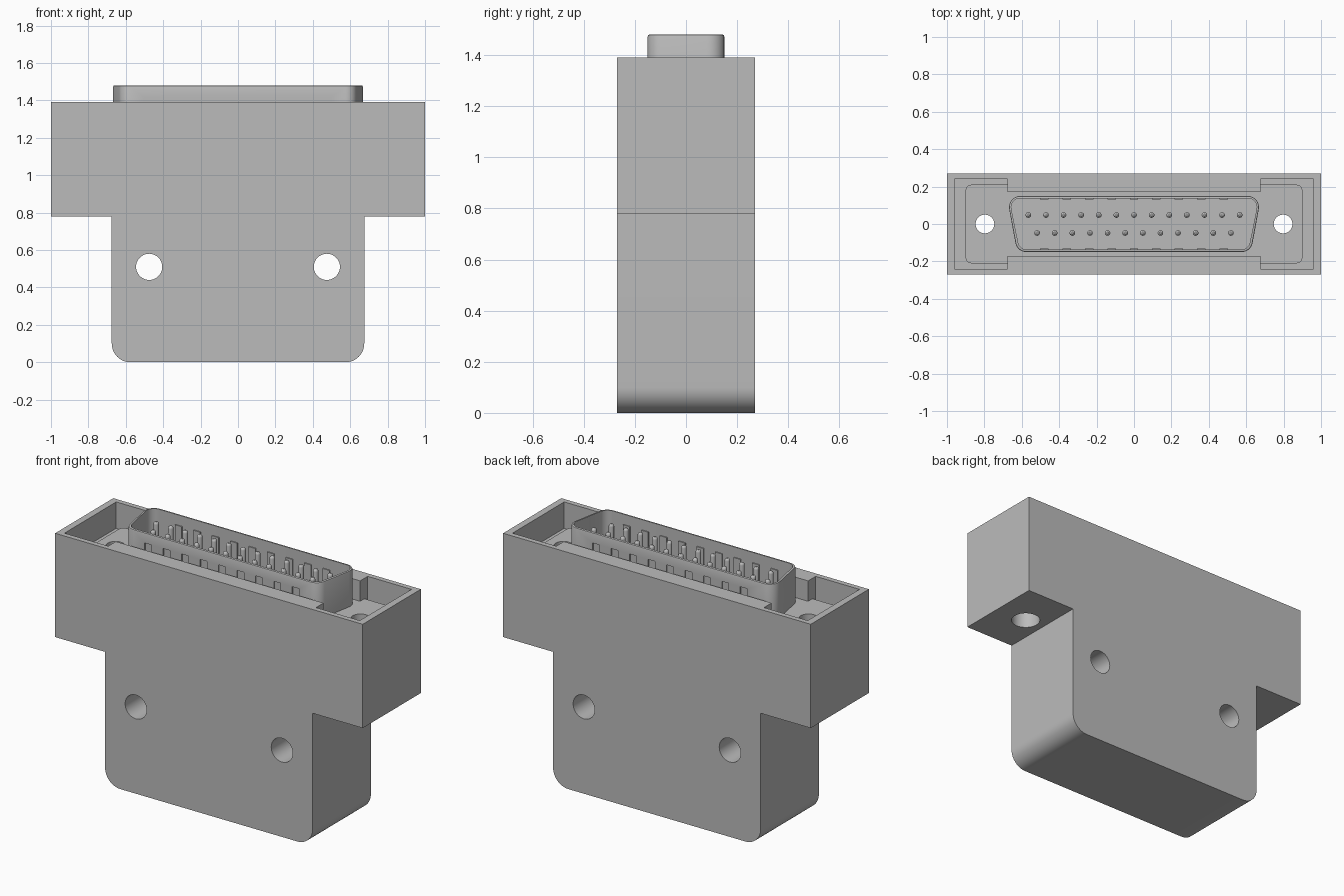
import bpy, bmesh, math
from mathutils import Vector, Matrix

if "Cube" in bpy.data.objects:
    bpy.data.objects.remove(bpy.data.objects["Cube"])

GREY = (0.5, 0.5, 0.5, 1)
grey = bpy.data.materials.new("plain_grey")
grey.use_nodes = True
grey.diffuse_color = GREY
grey.node_tree.nodes["Principled BSDF"].inputs["Base Color"].default_value = GREY


def finish(name, bm):
    bmesh.ops.recalc_face_normals(bm, faces=bm.faces)
    mesh = bpy.data.meshes.new(name)
    bm.to_mesh(mesh)
    bm.free()
    mesh.materials.append(grey)
    ob = bpy.data.objects.new(name, mesh)
    bpy.context.collection.objects.link(ob)
    return ob


def rounded(corners, radii, steps=8):
    """Round every corner of a polygon with a true arc; radius 0 stays sharp."""
    out = []
    for i, (c, r) in enumerate(zip(corners, radii)):
        p = Vector(c)
        a = (Vector(corners[i - 1]) - p).normalized()
        b = (Vector(corners[(i + 1) % len(corners)]) - p).normalized()
        if r == 0:
            out.append(p)
            continue
        half = a.angle(b) / 2
        centre = p + (a + b).normalized() * (r / math.sin(half))
        start = p + a * (r / math.tan(half)) - centre
        end = p + b * (r / math.tan(half)) - centre
        sweep = start.angle_signed(end)
        for k in range(steps + 1):
            out.append(centre + Matrix.Rotation(-sweep * k / steps, 2) @ start)
    return out


def prism(name, pts, low, high, axis="z"):
    """Extrude a 2D outline along z, or an xz outline along y."""
    bm = bmesh.new()
    place = (lambda p, d: (p[0], p[1], d)) if axis == "z" else (lambda p, d: (p[0], d, p[1]))
    face = bm.faces.new([bm.verts.new(place(p, low)) for p in pts])
    top = bmesh.ops.extrude_face_region(bm, geom=[face])["geom"]
    shift = Vector(place((0, 0), high - low))
    bmesh.ops.translate(bm, verts=[g for g in top if isinstance(g, bmesh.types.BMVert)], vec=shift)
    return finish(name, bm)


def box(name, x, y, z, sx, sy, sz):
    rect = [(x - sx / 2, y - sy / 2), (x + sx / 2, y - sy / 2),
            (x + sx / 2, y + sy / 2), (x - sx / 2, y + sy / 2)]
    return prism(name, rect, z - sz / 2, z + sz / 2)


def disc(x, y, r, n=40):
    return [(x + r * math.cos(2 * math.pi * i / n), y + r * math.sin(2 * math.pi * i / n))
            for i in range(n)]


def bake(ob):
    mesh = bpy.data.meshes.new_from_object(ob.evaluated_get(bpy.context.evaluated_depsgraph_get()))
    ob.modifiers.clear()
    ob.data = mesh


def cut(ob, cutters):
    for c in cutters:
        c.hide_render = True
        mod = ob.modifiers.new("cut", "BOOLEAN")
        mod.operation, mod.solver, mod.object = "DIFFERENCE", "EXACT", c
        bake(ob)
        bpy.data.objects.remove(c)


def smooth(ob):
    bpy.ops.object.select_all(action="DESELECT")
    ob.select_set(True)
    bpy.context.view_layer.objects.active = ob
    bpy.ops.object.shade_smooth_by_angle(angle=math.radians(30))


TOP, FLOOR, FLANGE, RIM = 1.39, 1.235, 1.27, 1.48

# T-shaped housing with rounded lower corners
half = [(0.675, 0), (0.675, 0.78), (1, 0.78), (1, TOP)]
outline = half + [(-x, z) for x, z in reversed(half)]
housing = prism("housing", rounded(outline, [0.1] + [0] * 6 + [0.1], 12), -0.27, 0.27, "y")

# Pocket in the top, wider at both ends, plus the screw holes
quarter = [(0.96, 0.24), (0.675, 0.24), (0.675, 0.17)]
upper = quarter + [(-x, y) for x, y in reversed(quarter)]
pocket = upper + [(-x, -y) for x, y in upper]
cutters = [prism("pocket_cutter", pocket, FLOOR, 1.6)]
for s in (-1, 1):
    cutters.append(prism("wing_hole_cutter", disc(s * 0.797, 0, 0.08), 0.6, 1.3))
    cutters.append(prism("side_hole_cutter", disc(s * 0.475, 0.51, 0.07), -0.5, 0.5, "y"))
cut(housing, cutters)
smooth(housing)

# Connector flange with its mounting holes
rect = [(-0.9, -0.21), (0.9, -0.21), (0.9, 0.21), (-0.9, 0.21)]
flange = prism("connector_flange", rounded(rect, [0.03] * 4), FLOOR - 0.005, FLANGE)
cut(flange, [prism("hole_cutter", disc(s * 0.797, 0, 0.05), 1, 1.5) for s in (-1, 1)])
smooth(flange)


# D-shaped shell: an open wall with a softened rim
def d_shape(inset):
    t = inset
    pts = [(-0.625 + t, -0.15 + t), (0.625 - t, -0.15 + t), (0.68 - t, 0.15 - t), (-0.68 + t, 0.15 - t)]
    return rounded(pts, [0.06 - t] * 4)


bm = bmesh.new()
rings = []
for inset, z in [(0, FLANGE - 0.01), (0, RIM - 0.008), (0.002, RIM - 0.002), (0.006, RIM),
                 (0.013, RIM), (0.013, FLANGE - 0.01)]:
    rings.append([bm.verts.new((p[0], p[1], z)) for p in d_shape(inset)])
for a, b in zip(rings, rings[1:] + rings[:1]):
    for i in range(len(a)):
        j = (i + 1) % len(a)
        bm.faces.new((a[i], a[j], b[j], b[i]))
shell = finish("connector_shell", bm)

# Grip dimples pressed into the long walls: dents outside, bumps inside
dents = []
for i in range(-4, 5):
    for s in (-1, 1):
        dents.append(box("dent_cutter", i * 0.12, s * 0.15, 1.36, 0.045, 0.016, 0.12))
        box("dimple_bump", i * 0.12, s * 0.136, 1.36, 0.045, 0.01, 0.12)
cut(shell, dents)
smooth(shell)

# Insulating insert that carries the pins
prism("pin_insert", d_shape(0.012), FLANGE - 0.01, FLANGE + 0.01)

# Two staggered rows of round-tipped pins
PITCH, R, TIP = 0.0942, 0.015, 1.455
for count, y in ((13, 0.048), (12, -0.048)):
    for i in range(count):
        bm = bmesh.new()
        prof = [(R, FLANGE), (R, TIP - R)]
        prof += [(R * math.cos(a), TIP - R + R * math.sin(a)) for a in (0.4, 0.8, 1.2)]
        loops = [[bm.verts.new((p[0], p[1], z)) for p in disc((i - (count - 1) / 2) * PITCH, y, r, 16)]
                 for r, z in prof]
        for a, b in zip(loops, loops[1:]):
            for k in range(16):
                bm.faces.new((a[k], a[k - 15], b[k - 15], b[k]))
        bm.faces.new(loops[-1])
        bm.faces.new(loops[0])
        smooth(finish("pin", bm))
